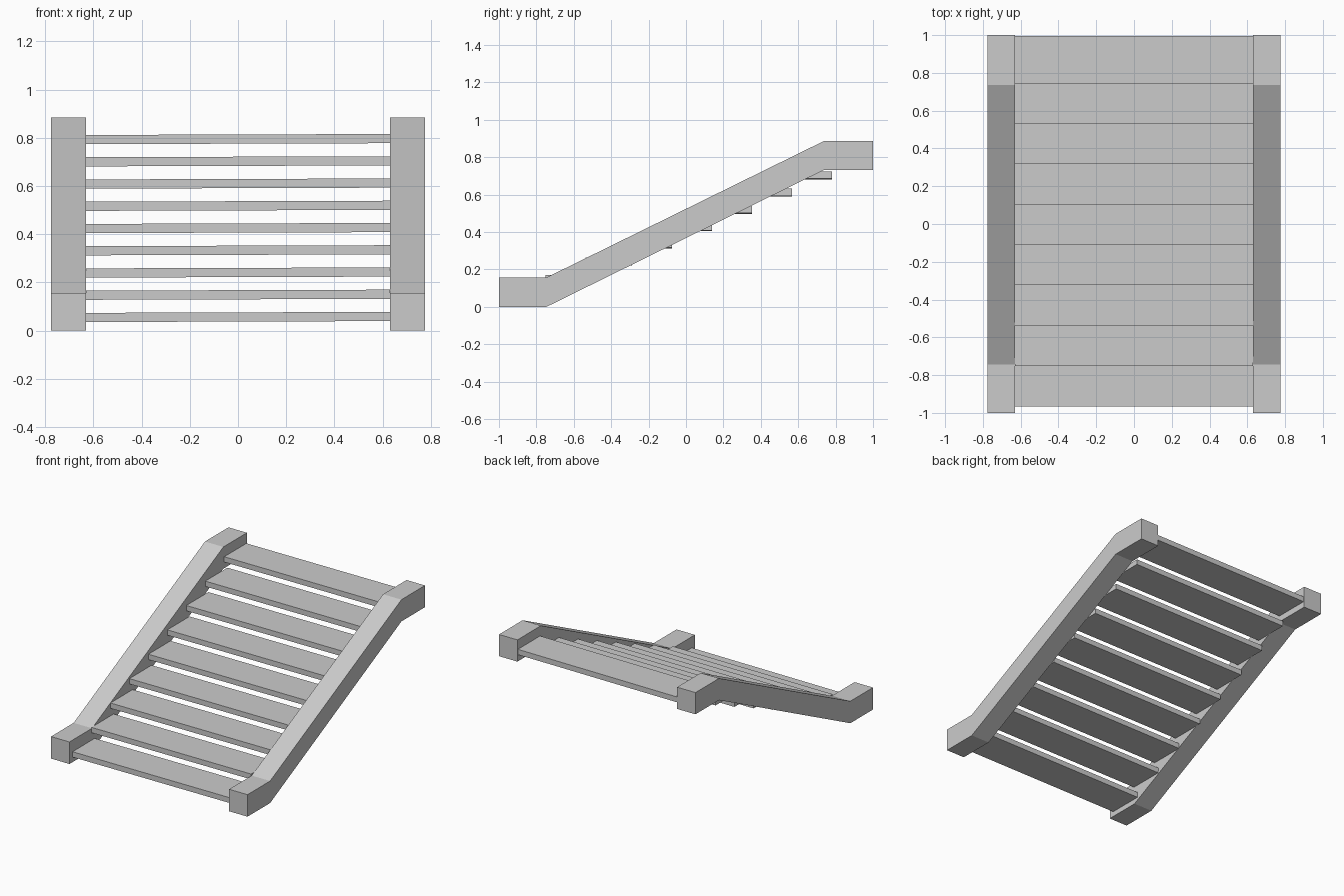
import bpy, bmesh, math
from mathutils import Matrix

if "Cube" in bpy.data.objects:
    bpy.data.objects.remove(bpy.data.objects["Cube"])


def finish(name, bm):
    bmesh.ops.recalc_face_normals(bm, faces=bm.faces)
    mesh = bpy.data.meshes.new(name)
    bm.to_mesh(mesh)
    bm.free()
    obj = bpy.data.objects.new(name, mesh)
    bpy.context.collection.objects.link(obj)
    return obj


# Side rails: bent profile (y, z) extruded in x
INNER, OUTER = 0.63, 0.775
PROFILE = [(-1, 0), (-0.745, 0), (0.735, 0.73), (1, 0.73),
           (1, 0.885), (0.735, 0.885), (-0.745, 0.157), (-1, 0.157)]


def rail(name, x0, x1):
    bm = bmesh.new()
    face = bm.faces.new([bm.verts.new((x0, y, z)) for y, z in PROFILE])
    ext = bmesh.ops.extrude_face_region(bm, geom=[face])
    verts = [v for v in ext["geom"] if isinstance(v, bmesh.types.BMVert)]
    bmesh.ops.translate(bm, verts=verts, vec=(x1 - x0, 0, 0))
    return finish(name, bm)


rail("left_rail", -OUTER, -INNER)
rail("right_rail", INNER, OUTER)

# Treads: thin boards climbing between the rails, with a very slight tilt
TILT = math.atan2(0.004, 2 * INNER)
for i in range(9):
    bm = bmesh.new()
    bmesh.ops.create_cube(bm, size=1, matrix=Matrix.Diagonal((2 * INNER, 0.25, 0.038, 1)))
    obj = finish(f"tread_{i + 1}", bm)
    obj.location = (0, -0.84 + i * 0.2137, 0.057 + i * 0.0922)
    obj.rotation_euler.y = -TILT
